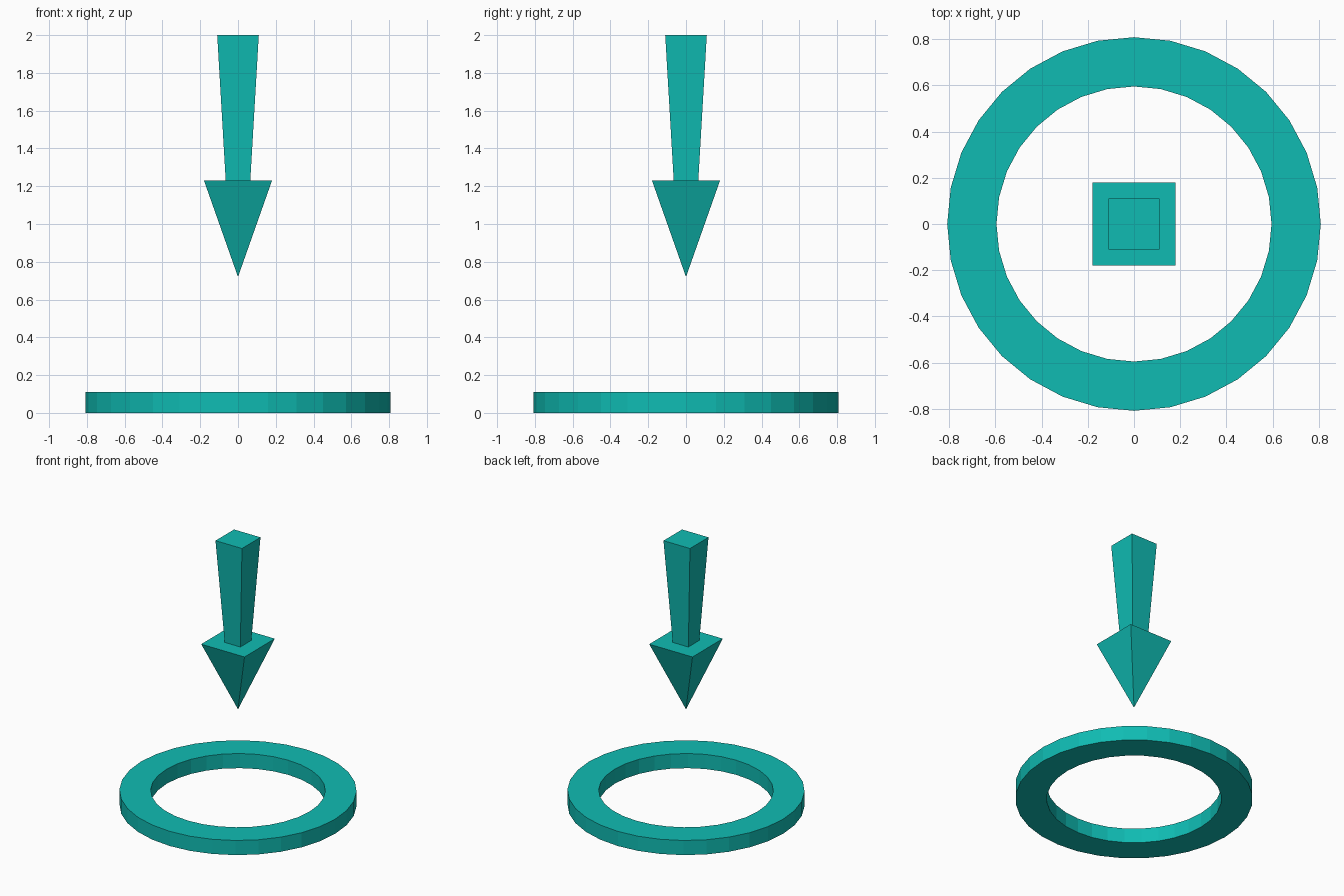
import bpy, bmesh
from math import cos, sin, pi

if "Cube" in bpy.data.objects:
    bpy.data.objects.remove(bpy.data.objects["Cube"])

teal = bpy.data.materials.new("teal")
teal.diffuse_color = (0.005, 0.5, 0.45, 1)
teal.use_nodes = True
teal.node_tree.nodes["Principled BSDF"].inputs["Base Color"].default_value = teal.diffuse_color


def loft(name, profile, sides, turn=0, closed=False):
    """Sweep a (radius, z) profile round z with flat sides; radius 0 makes a tip."""
    bm = bmesh.new()
    rings = []
    for r, z in profile:
        if r == 0:
            rings.append([bm.verts.new((0, 0, z))] * sides)
        else:
            angles = [turn + 2 * pi * i / sides for i in range(sides)]
            rings.append([bm.verts.new((r * cos(a), r * sin(a), z)) for a in angles])
    pairs = list(zip(rings, rings[1:]))
    if closed:
        pairs.append((rings[-1], rings[0]))
    else:
        bm.faces.new(rings[-1])
    for a, b in pairs:
        for i in range(sides):
            j = (i + 1) % sides
            bm.faces.new(dict.fromkeys((a[i], a[j], b[j], b[i])))
    bmesh.ops.recalc_face_normals(bm, faces=bm.faces)
    mesh = bpy.data.meshes.new(name)
    bm.to_mesh(mesh)
    bm.free()
    mesh.materials.append(teal)
    obj = bpy.data.objects.new(name, mesh)
    bpy.context.collection.objects.link(obj)
    return obj


# Flat ring on the ground
loft("ground_ring", [(0.595, 0), (0.808, 0), (0.808, 0.11), (0.595, 0.11)], 32, closed=True)

# Square arrow pointing down: tip, head, shelf, tapered shaft (half widths to corner radii)
d = 2 ** 0.5
loft("down_arrow", [(0, 0.72), (0.18 * d, 1.23), (0.065 * d, 1.23), (0.11 * d, 2)], 4, turn=pi / 4)
